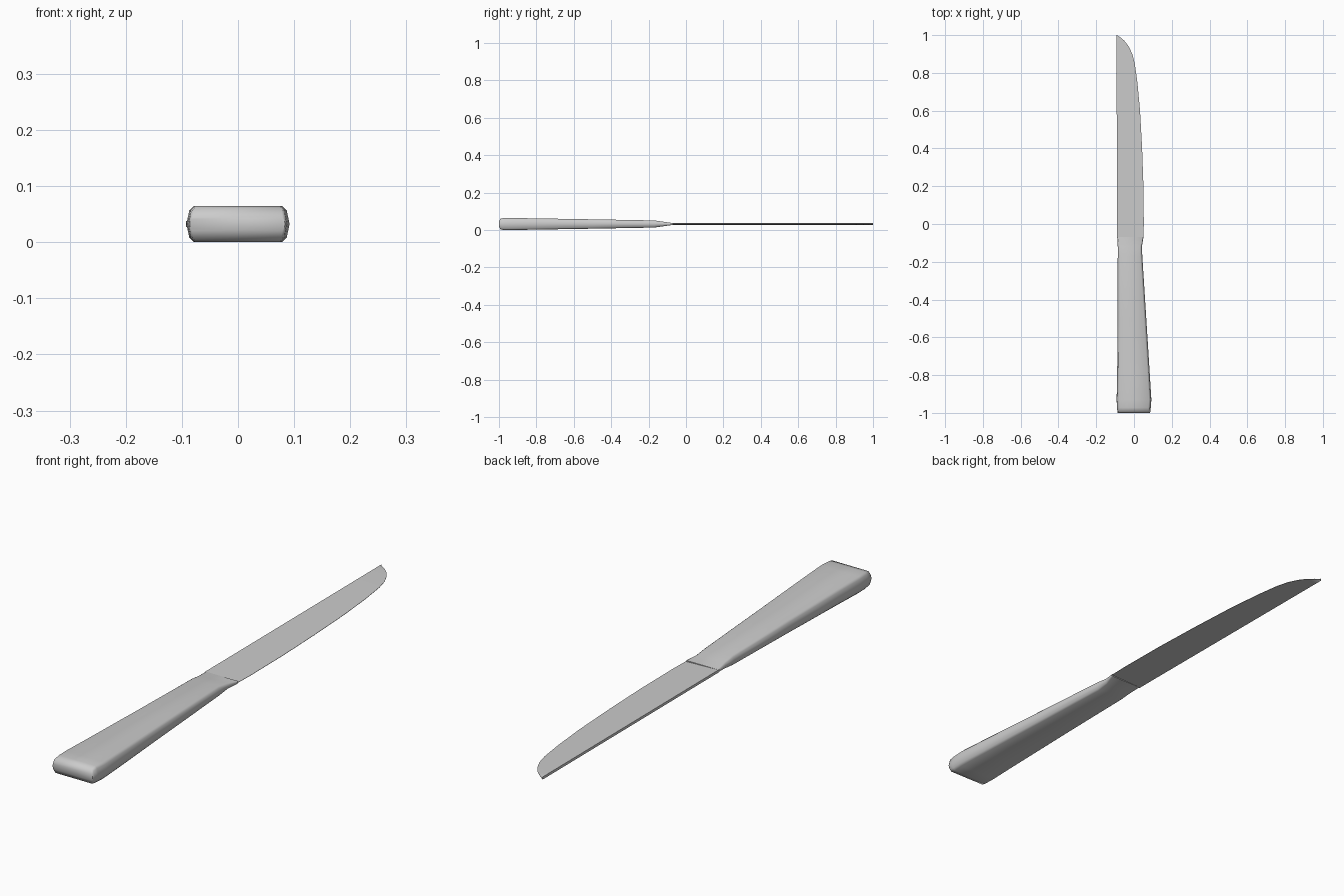
import bpy
import bmesh

cube = bpy.data.objects.get("Cube")
if cube:
    bpy.data.objects.remove(cube, do_unlink=True)

MID = 0.0325  # height of the centre plane

steel = bpy.data.materials.new("brushed_grey_steel")
steel.use_nodes = True
color = (0.6, 0.6, 0.6, 1)
steel.diffuse_color = color
steel.node_tree.nodes["Principled BSDF"].inputs["Base Color"].default_value = color


def handle_ring(y, left, right, half, inset):
    """Rounded slab section, widest on the centre plane."""
    top = [(left, 0), (left + inset * 0.4, half * 0.75), (left + inset, half),
           (right - inset, half), (right - inset * 0.4, half * 0.75), (right, 0)]
    bottom = [(x, -z) for x, z in reversed(top[1:-1])]
    return [(x, y, MID + z) for x, z in top + bottom]


def blade_ring(y, left, right, half):
    """Wedge section: thick spine on the left, sharp edge on the right."""
    pts = [(left, half), (right, 0.0006), (right, -0.0006), (left, -half)]
    return [(x, y, MID + z) for x, z in pts]


def loft(name, rings, angle):
    bm = bmesh.new()
    loops = [[bm.verts.new(p) for p in ring] for ring in rings]
    for a, b in zip(loops, loops[1:]):
        for i in range(len(a)):
            j = (i + 1) % len(a)
            bm.faces.new((a[i], a[j], b[j], b[i]))
    bm.faces.new(loops[0])
    bm.faces.new(loops[-1])
    bmesh.ops.remove_doubles(bm, verts=bm.verts, dist=0.0001)
    bmesh.ops.recalc_face_normals(bm, faces=bm.faces)
    mesh = bpy.data.meshes.new(name)
    bm.to_mesh(mesh)
    bm.free()
    mesh.materials.append(steel)
    obj = bpy.data.objects.new(name, mesh)
    bpy.context.collection.objects.link(obj)
    bpy.ops.object.select_all(action="DESELECT")
    obj.select_set(True)
    bpy.context.view_layer.objects.active = obj
    bpy.ops.object.shade_smooth_by_angle(angle=angle)


# Handle with rounded butt and tapering neck: y, left, right, half height, inset
handle = [
    (-1.0, -0.086, 0.084, 0.012, 0.005),
    (-0.993, -0.088, 0.087, 0.028, 0.010),
    (-0.972, -0.090, 0.089, 0.0325, 0.013),
    (-0.93, -0.092, 0.092, 0.032, 0.013),
    (-0.80, -0.089, 0.084, 0.030, 0.012),
    (-0.50, -0.087, 0.065, 0.025, 0.012),
    (-0.17, -0.086, 0.044, 0.019, 0.011),
    (-0.12, -0.086, 0.042, 0.012, 0.009),
    (-0.07, -0.088, 0.050, 0.005, 0.003),
]
loft("handle", [handle_ring(*row) for row in handle], 0.9)

# Blade with straight spine and curved edge: y, right edge
edge = [(-0.075, 0.050), (0.0, 0.052), (0.2, 0.050), (0.4, 0.043),
        (0.6, 0.032), (0.75, 0.018), (0.85, 0.004), (0.9, -0.009),
        (0.94, -0.028), (0.97, -0.051), (0.988, -0.072), (1.0, -0.091)]
loft("blade", [blade_ring(y, -0.089 - 0.004 * max(y, 0), right, 0.005)
               for y, right in edge], 0.6)
